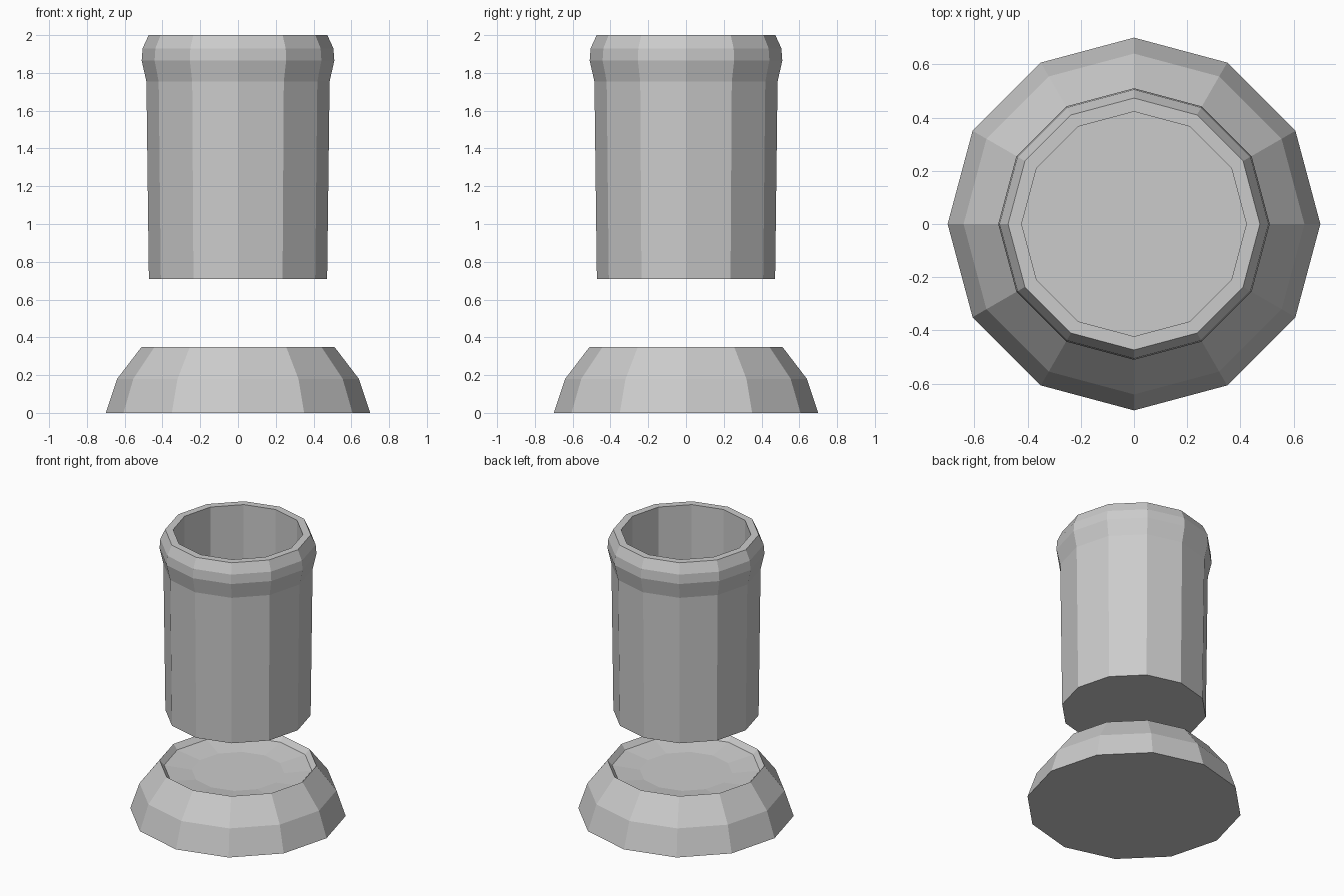
import bpy, bmesh
from math import cos, sin, pi

if "Cube" in bpy.data.objects:
    bpy.data.objects.remove(bpy.data.objects["Cube"])

SIDES = 12


def lathe(name, profile):
    """Revolve an (r, z) profile into a flat-faced solid, capped at both ends."""
    bm = bmesh.new()
    rings = [[bm.verts.new((r * cos(2 * pi * i / SIDES), r * sin(2 * pi * i / SIDES), z))
              for i in range(SIDES)] for r, z in profile]
    for a, b in zip(rings, rings[1:]):
        for i in range(SIDES):
            j = (i + 1) % SIDES
            bm.faces.new((a[i], a[j], b[j], b[i]))
    bm.faces.new(rings[0][::-1])
    bm.faces.new(rings[-1])
    bmesh.ops.recalc_face_normals(bm, faces=bm.faces)
    mesh = bpy.data.meshes.new(name)
    bm.to_mesh(mesh)
    bm.free()
    obj = bpy.data.objects.new(name, mesh)
    bpy.context.collection.objects.link(obj)
    return obj


# Flared foot with a shallow dished top
lathe("base", [(0.70, 0), (0.64, 0.18), (0.51, 0.35), (0.48, 0.315), (0.30, 0.29)])

# Floating hollow barrel with a thickened lip
lathe("barrel", [(0.472, 0.71), (0.485, 1.755), (0.51, 1.865), (0.505, 1.93),
                 (0.473, 2.0), (0.422, 2.0), (0.422, 0.77)])
